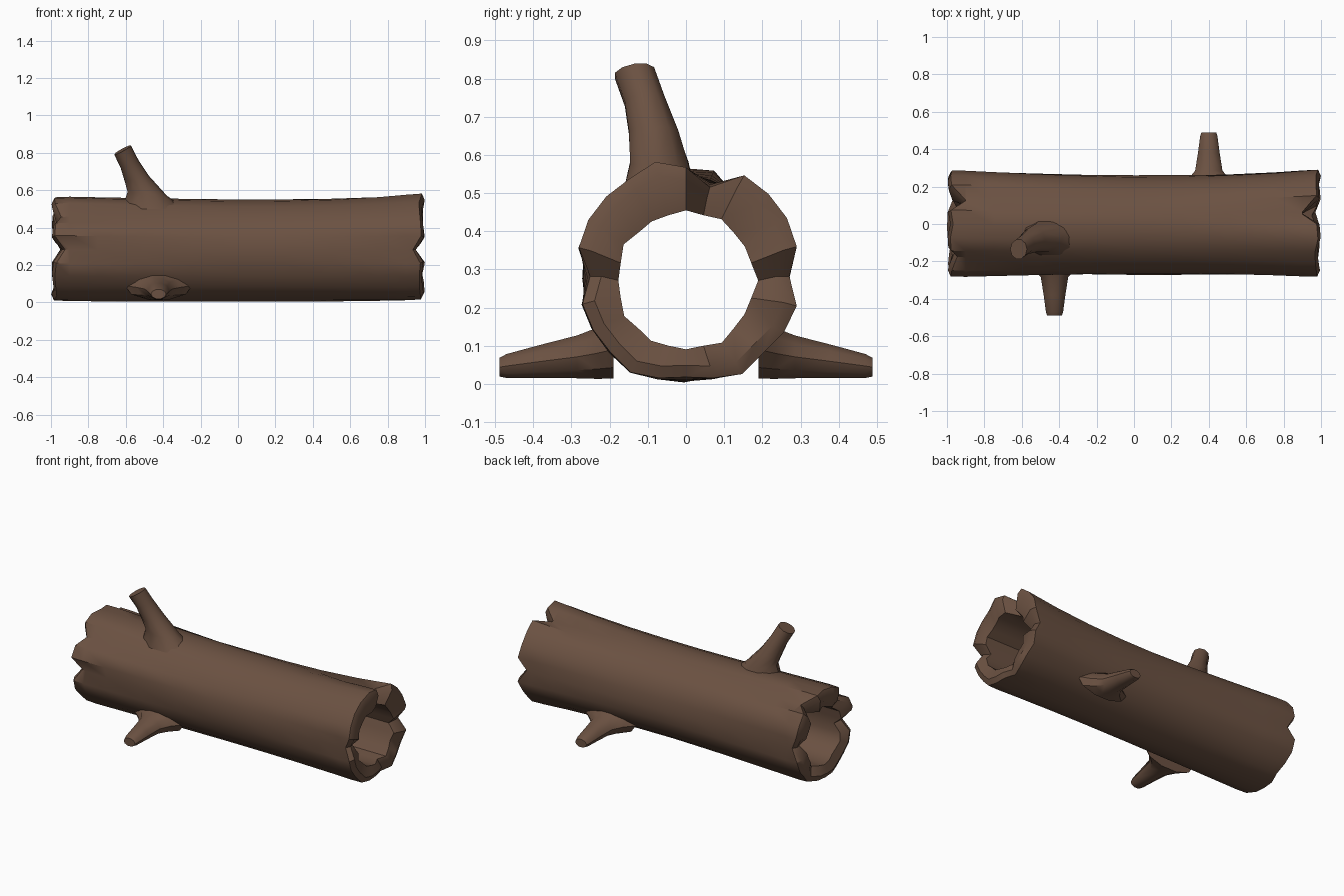
import bpy, bmesh, math, random
from mathutils import Vector

if "Cube" in bpy.data.objects:
    bpy.data.objects.remove(bpy.data.objects["Cube"])

random.seed(4)
bark = bpy.data.materials.new("brown bark")
bark.diffuse_color = (0.147, 0.083, 0.054, 1)
bark.use_nodes = True
bark.node_tree.nodes["Principled BSDF"].inputs["Base Color"].default_value = bark.diffuse_color


def loft(name, rings, closed=False):
    """Skin a list of point rings; closed joins last to first, else caps."""
    bm = bmesh.new()
    rows = [[bm.verts.new(p) for p in r] for r in rings]
    n = len(rows[0])
    pairs = list(zip(rows, rows[1:]))
    if closed:
        pairs.append((rows[-1], rows[0]))
    for a, b in pairs:
        for i in range(n):
            j = (i + 1) % n
            bm.faces.new((a[i], a[j], b[j], b[i]))
    if not closed:
        bm.faces.new(rows[0])
        bm.faces.new(rows[-1])
    bmesh.ops.recalc_face_normals(bm, faces=bm.faces)
    me = bpy.data.meshes.new(name)
    bm.to_mesh(me)
    bm.free()
    me.materials.append(bark)
    ob = bpy.data.objects.new(name, me)
    bpy.context.collection.objects.link(ob)
    bpy.ops.object.select_all(action='DESELECT')
    ob.select_set(True)
    bpy.context.view_layer.objects.active = ob
    bpy.ops.object.shade_smooth_by_angle(angle=math.radians(40))
    return ob


# Hollow trunk: ragged radii at each end blend into a rounder middle
N = 24
RIGHT = [.275, .305, .31, .31, .31, .245, .29, .315, .30, .30, .30, .295,
         .255, .285, .285, .285, .295, .28, .268, .28, .30, .29, .30, .305]
LEFT = [.27, .30, .305, .30, .25, .29, .285, .29, .29, .25, .29, .295,
        .25, .285, .285, .28, .29, .28, .275, .28, .295, .285, .295, .295]
MID = [.268 + random.uniform(-.004, .007) for _ in range(N)]
NOTCH = {1: {0: .05, 5: .10, 12: .05, 19: .03},
         -1: {0: .05, 4: .09, 9: .04, 12: .06, 20: .03}}
CUT = {s: [NOTCH[s].get(k, random.uniform(0, .018)) for k in range(N)] for s in (1, -1)}


def direction(k):
    a = 2 * math.pi * k / N
    return math.cos(a), math.sin(a)


def outer(x, scale=1.0, inset=0.0):
    s = 1 if x > 0 else -1
    end = RIGHT if s > 0 else LEFT
    t = abs(x)
    w = t ** 2.5 if s > 0 else t ** 1.3
    ring = []
    for k in range(N):
        c, d = direction(k)
        r = (MID[k] * (1 - w) + end[k] * w) * scale
        px = x
        if t > 0.9:
            px = x - s * (CUT[s][k] + inset) * (t - 0.9) / 0.1
        ring.append((px, r * c - .006 * (1 - w), max(.004, .276 + .006 * w + r * d)))
    return ring


def inner(x):
    s = 1 if x > 0 else -1
    ring = []
    for k in range(N):
        c, d = direction(k)
        r = .183 + .006 * math.cos(5 * k) if k % 2 == 0 else .177
        cut = CUT[s][k] + .02 if abs(x) > .95 else 0
        ring.append((x - s * cut, r * c, .271 + r * d))
    return ring


stations = [-1, -.9, -.75, -.5, -.25, 0, .25, .5, .75, .9, 1]
rings = [outer(x, 1 if abs(x) < 1 else .985, .015) for x in stations]
rings += [outer(1, .87), inner(1), inner(.85), inner(.3), inner(-.3),
          inner(-.85), inner(-1), outer(-1, .87)]
loft("hollow_trunk", rings, True)


# Branch stubs: rings given as centre, side vector, other vector
def branch(name, sections, n=10):
    out = []
    for c, u, v in sections:
        c, u, v = Vector(c), Vector(u), Vector(v)
        out.append([c + u * math.cos(2 * math.pi * i / n) + v * math.sin(2 * math.pi * i / n)
                    for i in range(n)])
    return loft(name, out)


# Lower side stubs, flaring into the trunk
for name, x, s in (("front_stub", -.425, -1), ("back_stub", .4, 1)):
    prof = [(.19, .18, .01, .17), (.235, .115, .01, .15), (.285, .073, .012, .13),
            (.38, .058, .013, .105), (.47, .046, .014, .08), (.488, .04, .018, .07)]
    branch(name, [((x, s * y, (lo + hi) / 2), (w, 0, 0), (0, 0, (hi - lo) / 2))
                  for y, w, lo, hi in prof])

# Upper leaning branch
branch("upper_branch", [
    ((-.45, -.07, .50), (.17, 0, 0), (0, .10, 0)),
    ((-.485, -.07, .58), (.105, 0, -.01), (0, .08, 0)),
    ((-.54, -.085, .66), (.065, 0, .015), (0, .068, 0)),
    ((-.58, -.108, .74), (.047, 0, .022), (0, .055, .006)),
    ((-.617, -.135, .815), (.045, 0, .024), (0, .054, .008)),
])
